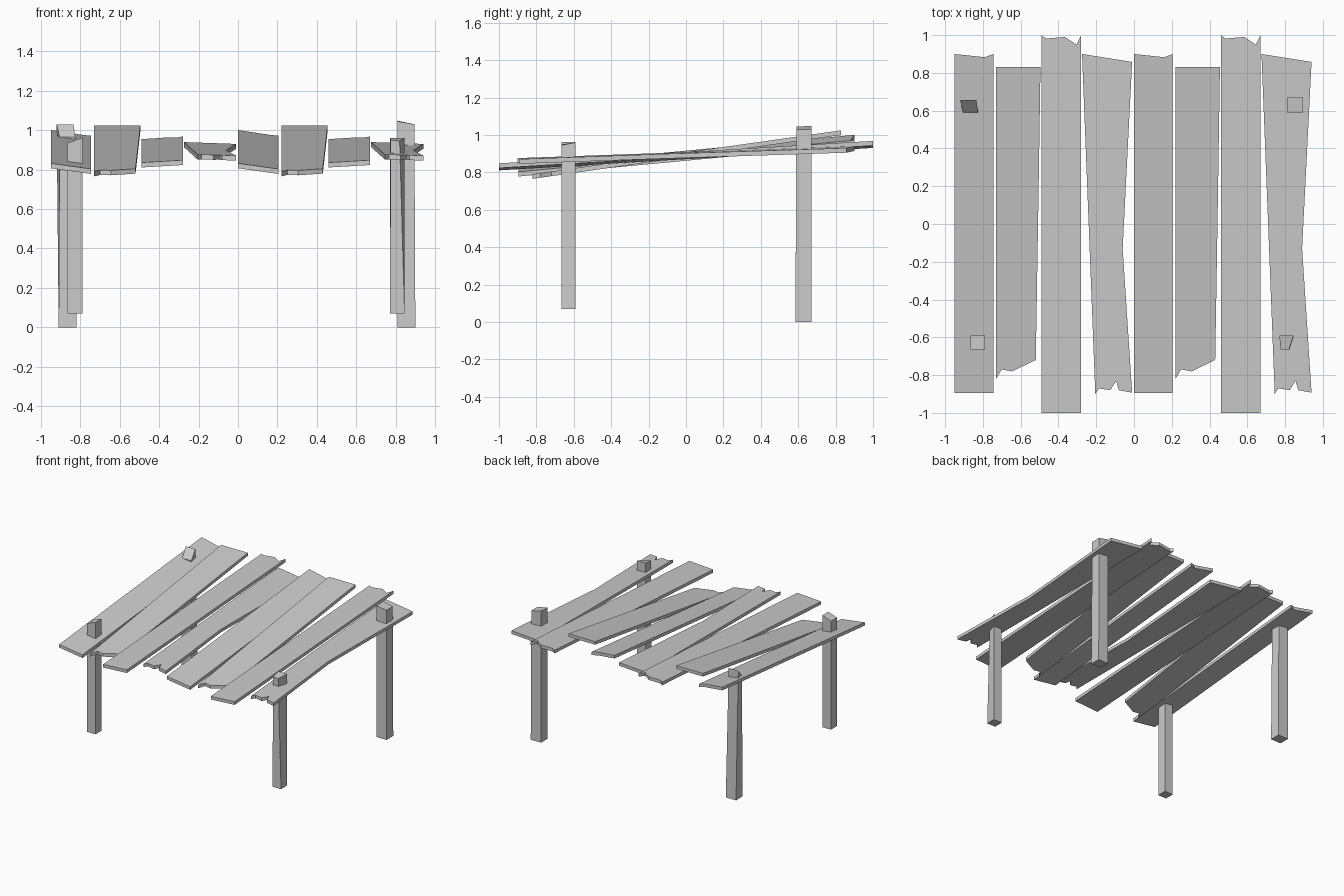
import bpy, bmesh


def make_object(name, bottom, top):
    """Closed prism between two matching point loops."""
    bm = bmesh.new()
    lo = [bm.verts.new(p) for p in bottom]
    hi = [bm.verts.new(p) for p in top]
    n = len(lo)
    bm.faces.new(lo[::-1])
    bm.faces.new(hi)
    for i in range(n):
        j = (i + 1) % n
        bm.faces.new((lo[i], lo[j], hi[j], hi[i]))
    bmesh.ops.recalc_face_normals(bm, faces=bm.faces[:])
    mesh = bpy.data.meshes.new(name)
    bm.to_mesh(mesh)
    bm.free()
    obj = bpy.data.objects.new(name, mesh)
    bpy.context.collection.objects.link(obj)
    return obj


# Plank outlines seen from above, with top height at centre, pitch along y, roll along x
planks = {
    "square_front_plank": (
        [(-0.95, -0.895), (-0.745, -0.895), (-0.745, 0.9), (-0.79, 0.883), (-0.95, 0.9)],
        -0.85, 0.902, 0.094, -0.14),
    "split_front_plank": (
        [(-0.73, -0.82), (-0.70, -0.77), (-0.645, -0.78), (-0.52, -0.72),
         (-0.508, 0.0), (-0.495, 0.83), (-0.73, 0.83)],
        -0.61, 0.907, 0.142, 0.0),
    "long_plank": (
        [(-0.49, -1.0), (-0.28, -1.0), (-0.28, 1.0), (-0.305, 0.95),
         (-0.365, 0.99), (-0.465, 0.982), (-0.49, 1.0)],
        -0.385, 0.902, 0.06, 0.06),
    "notched_plank": (
        [(-0.205, -0.9), (-0.185, -0.87), (-0.125, -0.88), (-0.095, -0.83),
         (-0.08, -0.88), (-0.01, -0.893), (-0.06, -0.13), (-0.01, 0.858), (-0.275, 0.9)],
        -0.14, 0.905, 0.034, -0.03),
}
THICK = 0.025
for name, (outline, cx, z0, pitch, roll) in planks.items():
    for side, dx in (("left", 0.0), ("right", 0.95)):
        top = [(x + dx, y, z0 + pitch * y + roll * (x - cx)) for x, y in outline]
        bottom = [(x, y, z - THICK) for x, y, z in top]
        make_object(f"{name}_{side}", bottom, top)


# Posts with crooked, slanted tops
def post(name, x0, x1, y0, y1, z, top):
    base = [(x0, y0, z), (x1, y0, z), (x1, y1, z), (x0, y1, z)]
    make_object(name, base, top)


post("front_left_post", -0.865, -0.79, -0.665, -0.59, 0.07,
     [(-0.865, -0.665, 0.935), (-0.79, -0.665, 0.962), (-0.79, -0.59, 0.962), (-0.865, -0.59, 0.935)])
post("front_right_post", 0.77, 0.845, -0.665, -0.59, 0.07,
     [(0.775, -0.665, 0.95), (0.82, -0.665, 0.945), (0.845, -0.59, 0.96), (0.77, -0.59, 0.96)])
post("back_left_post", -0.91, -0.82, 0.585, 0.67, 0.0,
     [(-0.905, 0.59, 0.965), (-0.825, 0.59, 0.965), (-0.835, 0.655, 1.03), (-0.92, 0.655, 1.03)])
post("back_right_post", 0.81, 0.9, 0.585, 0.67, 0.0,
     [(0.81, 0.59, 1.045), (0.895, 0.59, 1.03), (0.895, 0.67, 1.03), (0.81, 0.67, 1.048)])
